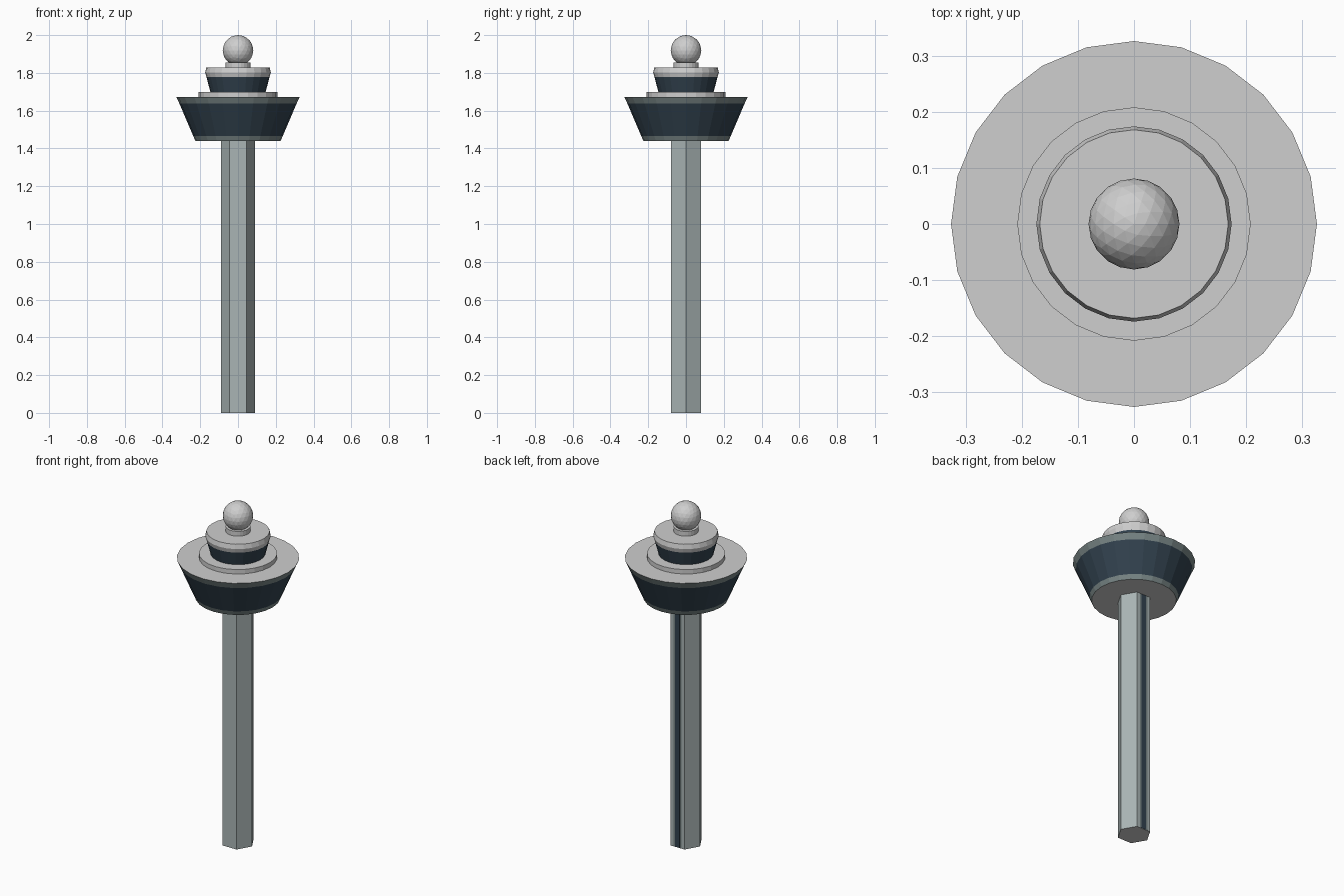
import bpy, bmesh, math

if "Cube" in bpy.data.objects:
    bpy.data.objects.remove(bpy.data.objects["Cube"])


def material(name, rgb):
    m = bpy.data.materials.new(name)
    m.diffuse_color = (*rgb, 1)
    m.use_nodes = True
    m.node_tree.nodes["Principled BSDF"].inputs["Base Color"].default_value = m.diffuse_color
    return m


WHITE = material("pale grey", (0.62, 0.62, 0.62))
WALL = material("grey green wall", (0.40, 0.46, 0.46))
TRIM = material("dark grey green trim", (0.19, 0.24, 0.24))
GLASS = material("dark blue glass", (0.032, 0.055, 0.078))


def finish(name, bm, mats):
    bmesh.ops.recalc_face_normals(bm, faces=bm.faces)
    mesh = bpy.data.meshes.new(name)
    bm.to_mesh(mesh)
    bm.free()
    for m in mats:
        mesh.materials.append(m)
    obj = bpy.data.objects.new(name, mesh)
    bpy.context.collection.objects.link(obj)
    return obj


def stack(name, profile, mats, sides=24):
    """Round or polygonal part from (radius, z) rings; mats[i] colours band i, caps are pale."""
    bm = bmesh.new()
    rings = [[bm.verts.new((r * math.cos(2 * math.pi * i / sides),
                            r * math.sin(2 * math.pi * i / sides), z))
              for i in range(sides)] for r, z in profile]
    for k, (a, b) in enumerate(zip(rings, rings[1:])):
        for i in range(sides):
            j = (i + 1) % sides
            bm.faces.new((a[i], a[j], b[j], b[i])).material_index = k + 1
    bm.faces.new(rings[0][::-1])
    bm.faces.new(rings[-1])
    return finish(name, bm, [WHITE] + mats)


def plate(name, x, width, y, depth, z0, z1, mat):
    bm = bmesh.new()
    bmesh.ops.create_cube(bm, size=1)
    for v in bm.verts:
        v.co = (x + v.co.x * width, y + v.co.y * depth, (z0 + z1) / 2 + v.co.z * (z1 - z0))
    return finish(name, bm, [mat])


# Hexagonal shaft with a window strip up the back face
stack("shaft", [(0.091, 0), (0.091, 1.44)], [WALL], sides=6)
back = 0.091 * math.cos(math.pi / 6)
plate("shaft_window", 0, 0.031, back, 0.003, 0.002, 1.439, GLASS)
for side, x in (("left", -0.0205), ("right", 0.0205)):
    plate("shaft_window_frame_" + side, x, 0.010, back, 0.002, 0.002, 1.439, TRIM)

# Main flared cabin: sill, glass, rim
stack("main_cabin", [(0.226, 1.44), (0.237, 1.466), (0.310, 1.637), (0.326, 1.672)],
      [TRIM, GLASS, TRIM])
stack("roof_step", [(0.208, 1.672), (0.208, 1.698)], [WHITE])

# Small upper cabin with roof
stack("upper_cabin", [(0.146, 1.698), (0.167, 1.778)], [GLASS])
stack("upper_roof", [(0.167, 1.778), (0.174, 1.802), (0.168, 1.828)], [WHITE, WHITE])

# Radar dome
stack("dome_neck", [(0.066, 1.828), (0.066, 1.856)], [WHITE])
bm = bmesh.new()
bmesh.ops.create_icosphere(bm, subdivisions=3, radius=0.081)
bmesh.ops.translate(bm, verts=bm.verts, vec=(0, 0, 1.919))
finish("radar_dome", bm, [WHITE])
